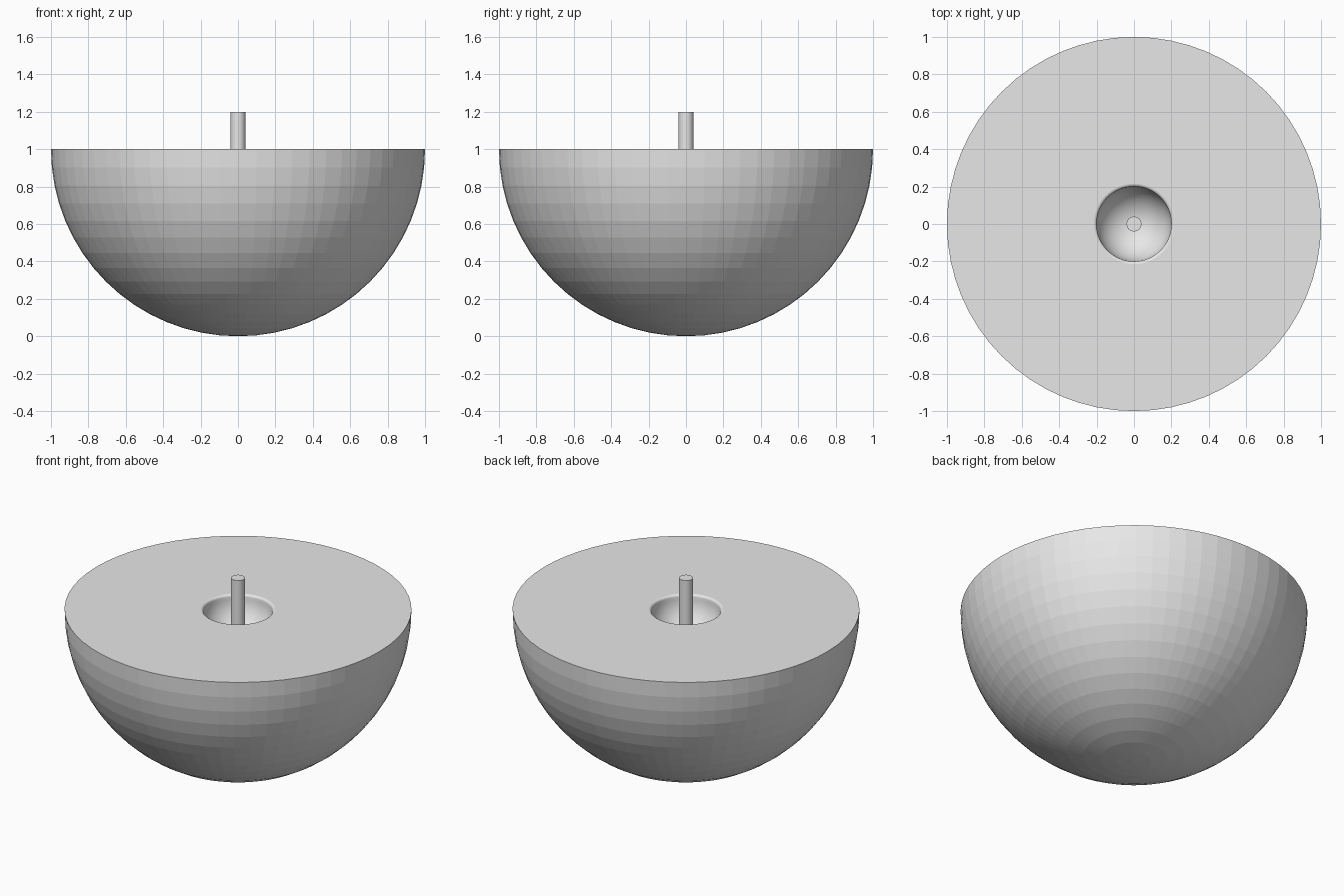
import bpy, bmesh, math

if "Cube" in bpy.data.objects:
    bpy.data.objects.remove(bpy.data.objects["Cube"])

SEG = 64

grey = bpy.data.materials.new("light grey")
grey.diffuse_color = (0.8, 0.8, 0.8, 1)
grey.use_nodes = True
grey.node_tree.nodes["Principled BSDF"].inputs["Base Color"].default_value = grey.diffuse_color


def finish(bm, name):
    bmesh.ops.recalc_face_normals(bm, faces=bm.faces)
    mesh = bpy.data.meshes.new(name)
    bm.to_mesh(mesh)
    bm.free()
    mesh.materials.append(grey)
    obj = bpy.data.objects.new(name, mesh)
    bpy.context.collection.objects.link(obj)
    return obj


def lathe(profile, name, smooth_from=None):
    """Revolve (radius, z) points; strips from smooth_from onward are smooth."""
    bm = bmesh.new()
    rings = []
    for r, z in profile:
        if r < 1e-6:
            rings.append([bm.verts.new((0, 0, z))] * SEG)
        else:
            rings.append([bm.verts.new((r * math.cos(2 * math.pi * i / SEG),
                                        r * math.sin(2 * math.pi * i / SEG), z))
                          for i in range(SEG)])
    for k, (a, b) in enumerate(zip(rings, rings[1:])):
        for i in range(SEG):
            j = (i + 1) % SEG
            loop = list(dict.fromkeys((a[i], a[j], b[j], b[i])))
            face = bm.faces.new(loop)
            face.smooth = smooth_from is not None and k >= smooth_from
    return finish(bm, name)


# Bowl-shaped body: faceted hemisphere, flat top, small smooth socket
profile = []
for i in range(17):
    a = math.pi / 2 * i / 16
    profile.append((math.sin(a), 1 - math.cos(a)))
first_smooth = len(profile)
# softly rounded socket rim
lip = 0.015
for i in range(5):
    a = math.pi / 2 * i / 4
    profile.append((0.2 + lip - lip * math.sin(a), 1 - lip + lip * math.cos(a)))
# round socket floor
for i in range(1, 17):
    a = math.pi / 2 * i / 16
    profile.append((0.2 * math.cos(a), 1 - lip - 0.2 * math.sin(a)))
profile[-1] = (0, profile[-1][1])
lathe(profile, "hemisphere_body", first_smooth)

# Central pin standing in the socket
bm = bmesh.new()
bmesh.ops.create_cone(bm, cap_ends=True, segments=32, radius1=0.04,
                      radius2=0.04, depth=0.42)
bmesh.ops.translate(bm, verts=bm.verts, vec=(0, 0, 0.99))
for f in bm.faces:
    f.smooth = len(f.verts) == 4
for e in bm.edges:
    e.smooth = all(len(f.verts) == 4 for f in e.link_faces)
finish(bm, "centre_pin")
